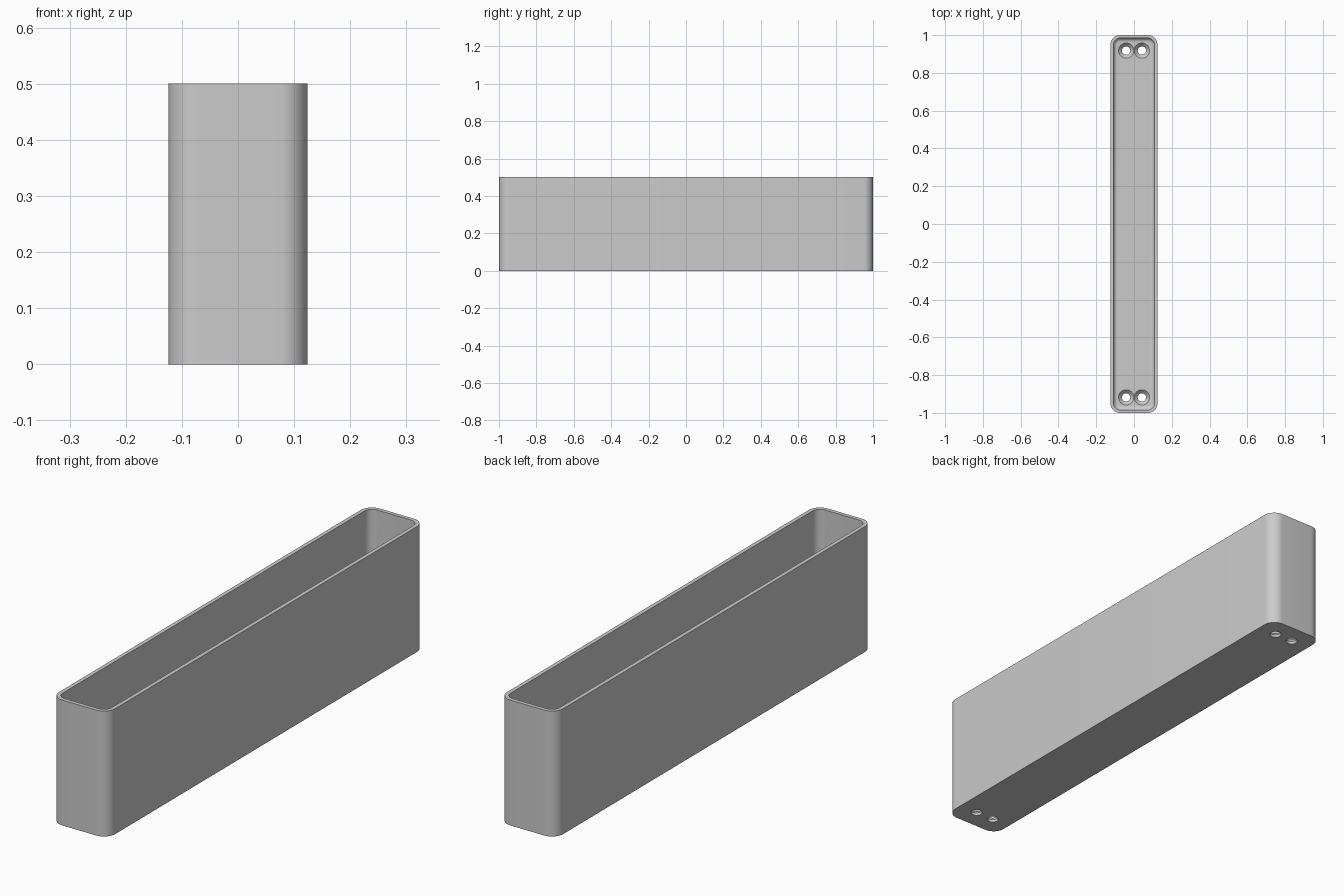
import bpy
import bmesh
from math import cos, sin, pi, radians

cube = bpy.data.objects.get("Cube")
if cube:
    bpy.data.objects.remove(cube)

HALF_X, HALF_Y, HEIGHT = 0.124, 1.0, 0.5
CORNER, WALL, FLOOR, FILLET = 0.05, 0.016, 0.03, 0.02
STEPS = 10

grey = bpy.data.materials.new("plain grey")
grey.use_nodes = True
grey.diffuse_color = (0.6, 0.6, 0.6, 1)
grey.node_tree.nodes["Principled BSDF"].inputs["Base Color"].default_value = grey.diffuse_color


def rounded_ring(bm, inset, z):
    """Rounded rectangle of vertices, inset from the outer wall."""
    r = CORNER - inset
    ring = []
    for quarter, (sx, sy) in enumerate([(1, 1), (-1, 1), (-1, -1), (1, -1)]):
        for i in range(STEPS + 1):
            a = (quarter + i / STEPS) * pi / 2
            ring.append(bm.verts.new((sx * (HALF_X - CORNER) + r * cos(a),
                                      sy * (HALF_Y - CORNER) + r * sin(a), z)))
    return ring


def circle_ring(bm, x, y, r, z, sides=32):
    return [bm.verts.new((x + r * cos(2 * pi * i / sides),
                          y + r * sin(2 * pi * i / sides), z)) for i in range(sides)]


def skin(bm, rings):
    """Closed solid through a stack of rings, bottom cap first."""
    bm.faces.new(rings[0][::-1])
    for low, high in zip(rings, rings[1:]):
        n = len(low)
        for i in range(n):
            j = (i + 1) % n
            bm.faces.new((low[i], low[j], high[j], high[i]))
    bm.faces.new(rings[-1])


def make_object(name, bm):
    bmesh.ops.recalc_face_normals(bm, faces=bm.faces)
    mesh = bpy.data.meshes.new(name)
    bm.to_mesh(mesh)
    bm.free()
    mesh.materials.append(grey)
    obj = bpy.data.objects.new(name, mesh)
    bpy.context.collection.objects.link(obj)
    return obj


# Open tray: outer wall, rim, inner wall, rounded inner floor edge
bm = bmesh.new()
rings = [rounded_ring(bm, 0, 0), rounded_ring(bm, 0, HEIGHT), rounded_ring(bm, WALL, HEIGHT)]
for i in range(7):
    a = i / 6 * pi / 2
    rings.append(rounded_ring(bm, WALL + FILLET * (1 - cos(a)), FLOOR + FILLET * (1 - sin(a))))
skin(bm, rings)
tray = make_object("tray", bm)

# Countersunk screw holes, a pair at each end
bm = bmesh.new()
for x in (-0.0415, 0.0415):
    for y in (-0.918, 0.918):
        skin(bm, [circle_ring(bm, x, y, r, z) for r, z in
                  ((0.022, -0.02), (0.022, 0.011), (0.0405, FLOOR), (0.0405, FLOOR + 0.03))])
cutter = make_object("screw_hole_cutter", bm)
cutter.hide_render = True

cut = tray.modifiers.new("screw_holes", "BOOLEAN")
cut.object = cutter
cut.solver = "EXACT"
bpy.ops.object.select_all(action="DESELECT")
tray.select_set(True)
bpy.context.view_layer.objects.active = tray
bpy.ops.object.modifier_apply(modifier=cut.name)
bpy.data.objects.remove(cutter)
bpy.ops.object.shade_smooth_by_angle(angle=radians(30))
